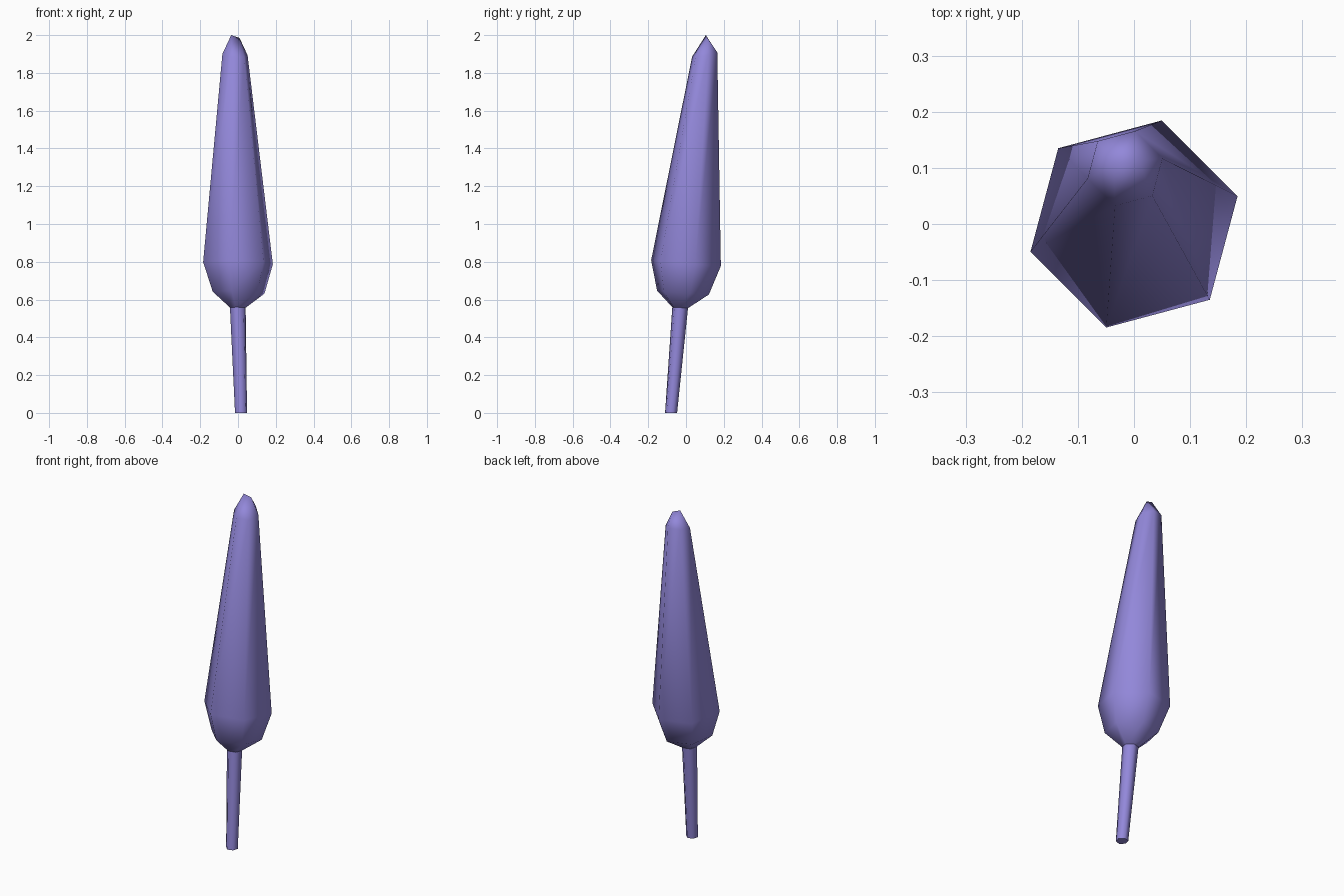
import bpy, bmesh
from math import cos, sin, radians

if "Cube" in bpy.data.objects:
    bpy.data.objects.remove(bpy.data.objects["Cube"])

SIDES = 6
mat = bpy.data.materials.new("violet")
mat.diffuse_color = (0.29, 0.245, 0.70, 1)
mat.use_nodes = True
mat.node_tree.nodes["Principled BSDF"].inputs["Base Color"].default_value = mat.diffuse_color


def ring(bm, cx, cy, z, r, sx=0.0, sy=0.0):
    """Hexagonal cross-section, tilted by slopes sx and sy."""
    verts = []
    for i in range(SIDES):
        a = radians(15 + 60 * i)
        dx, dy = r * cos(a), r * sin(a)
        verts.append(bm.verts.new((cx + dx, cy + dy, z + sx * dx + sy * dy)))
    return verts


def bridge(bm, low, high):
    """Join two loops; repeated vertices give triangles."""
    for i in range(SIDES):
        j = (i + 1) % SIDES
        corners = list(dict.fromkeys((low[i], low[j], high[j], high[i])))
        bm.faces.new(corners)


def finish(bm, name):
    bmesh.ops.recalc_face_normals(bm, faces=bm.faces)
    mesh = bpy.data.meshes.new(name)
    bm.to_mesh(mesh)
    bm.free()
    mesh.materials.append(mat)
    obj = bpy.data.objects.new(name, mesh)
    bpy.context.collection.objects.link(obj)
    bpy.ops.object.select_all(action='DESELECT')
    obj.select_set(True)
    bpy.context.view_layer.objects.active = obj
    bpy.ops.object.shade_smooth_by_angle(angle=radians(75))


# cross-section shared by the trunk top and the foliage bottom
NECK = (-0.001, -0.031, 0.557, 0.043, 0.0, -0.06)

# leaning trunk, capped at the ground
bm = bmesh.new()
base = ring(bm, 0.016, -0.079, 0.0, 0.033)
bridge(bm, base, ring(bm, *NECK))
bm.faces.new(base[::-1])
finish(bm, "trunk")

# tapering foliage with a short ridge at the tip
bm = bmesh.new()
loops = [ring(bm, *s) for s in (
    NECK,
    (0.003, -0.016, 0.637, 0.142, -0.02, -0.07),
    (0.0, 0.0, 0.793, 0.191, -0.01, -0.08),
    (-0.016, 0.099, 1.897, 0.069, -0.10, 0.20),
)]
a = bm.verts.new((-0.036, 0.105, 2.0))
b = bm.verts.new((0.008, 0.113, 1.985))
loops.append([b, b, a, a, a, b])
for low, high in zip(loops, loops[1:]):
    bridge(bm, low, high)
finish(bm, "foliage")
